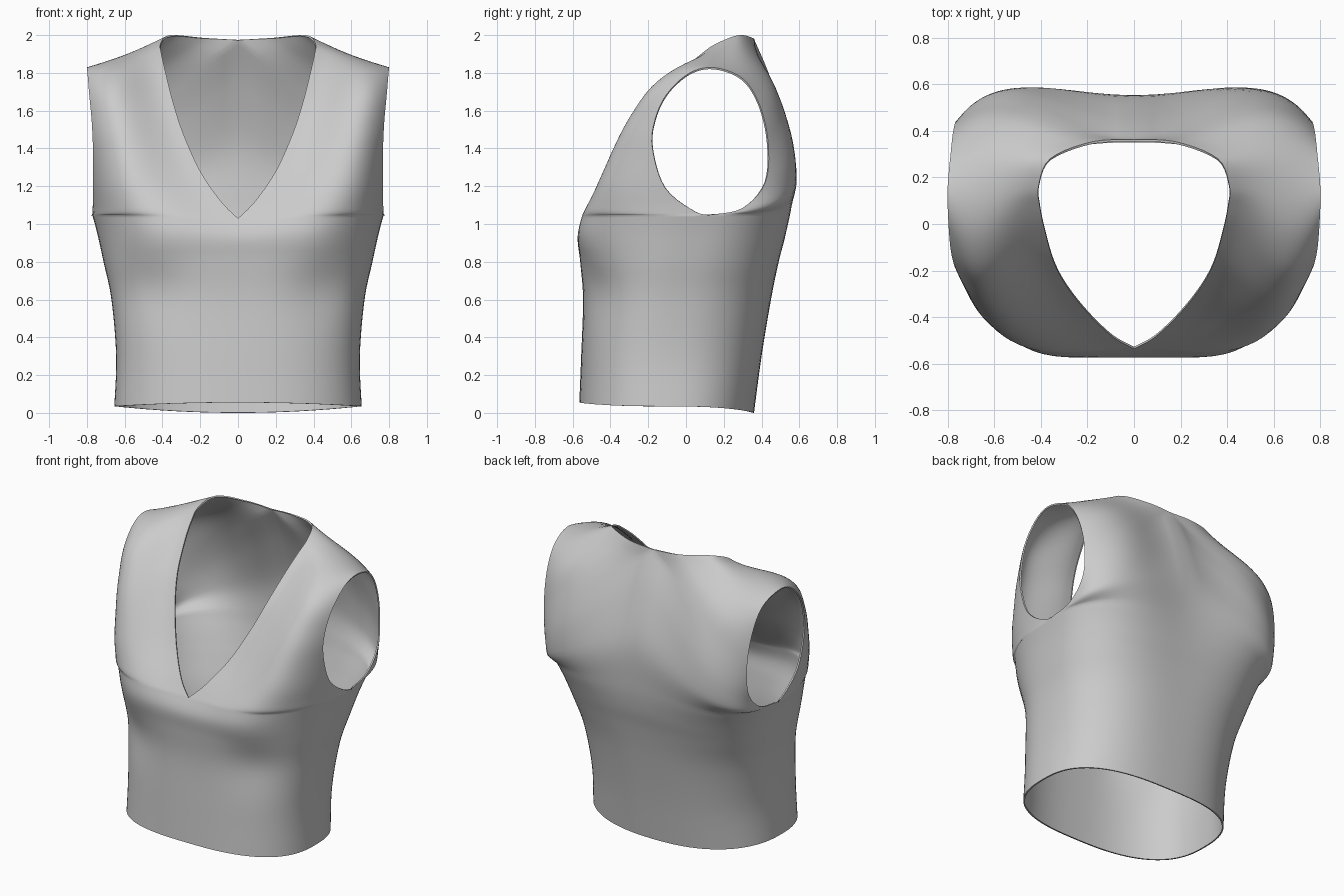
import bpy, bmesh
from math import sin, cos, acos, pi, exp
from mathutils import Vector

if "Cube" in bpy.data.objects:
    bpy.data.objects.remove(bpy.data.objects["Cube"])

STEPS, COLS, ROUNDNESS = 5, 24, 2.5

# Centre line: up the front, along the neckline, down the back
front_centre = [(0, -.565, .055), (0, -.555, .3), (0, -.545, .6), (0, -.56, .8), (0, -.572, .93)]
neckline = [(0, -.535, 1.03), (.09, -.485, 1.12), (.2, -.38, 1.28), (.29, -.265, 1.48),
            (.345, -.16, 1.65), (.385, -.02, 1.81), (.405, .08, 1.9), (.41, .16, 1.955),
            (.36, .28, 2), (.18, .353, 1.985), (0, .362, 1.975)]
back_centre = [(0, .455, 1.75), (0, .545, 1.42), (0, .545, 1.13), (0, .525, .95),
               (0, .49, .8), (0, .45, .6), (0, .4, .3), (0, .36, 0)]

# Outer line: up the side seam, around the armhole, down the same seam
seam = [(.655, -.1, .035), (.645, -.1, .3), (.67, -.05, .6), (.712, .02, .8), (.745, .09, .95)]
armhole = [(.772, .14, 1.05), (.77, .05, 1.065), (.767, -.11, 1.19), (.768, -.178, 1.4),
           (.775, -.165, 1.55), (.788, -.1, 1.69), (.797, .02, 1.8), (.8, .15, 1.828),
           (.787, .3, 1.77), (.777, .39, 1.63), (.767, .435, 1.43), (.765, .42, 1.22),
           (.767, .3, 1.085), (.772, .14, 1.05)]

# Fullest depth of each row, and how early the armhole cuts its curve
depth = [-.565, -.555, -.55, -.58, -.615, -.635, -.64, -.6, -.49, -.39, -.27, -.09, .12,
         .31, .5, .6, .66, .66, .63, .58, .53, .47, .41, .36]
cut = [0] * 6 + [.12, .34, .5] + [.6] * 6 + [.54, .31] + [0] * 7


def smooth_path(*sections):
    """Sample smooth curves through the points, with a corner between sections."""
    path = []
    for section in sections:
        pts = [Vector(p) for p in section]
        pts = [pts[0]] + pts + [pts[-1]]
        for a, b, c, d in zip(pts, pts[1:], pts[2:], pts[3:]):
            for k in range(STEPS):
                t = k / STEPS
                path.append(b + (c - a) * t / 2 + (2 * a - 5 * b + 4 * c - d) * t**2 / 2
                            + (3 * b - a - 3 * c + d) * t**3 / 2)
    return path + [pts[-1]]


def bump(p, x, z, radius):
    return exp(-((p.x - x)**2 + (p.z - z)**2) / radius**2)


def cloth_row(inner, edge, shape):
    """Rounded row of points running from the centre line to the outer line."""
    full, stop = shape.x, max(shape.y, 0)
    power = 2 / ROUNDNESS
    last = acos(stop**(1 / power))
    drop = 2 if edge.z < .9 else 1
    row = []
    for j in range(COLS + 1):
        angle = last * j / COLS
        s = (sin(angle) / sin(last))**power
        c = (max(cos(angle), 0)**power - stop) / (1 - stop)
        p = Vector((inner.x + (edge.x - inner.x) * s,
                    edge.y + (full - edge.y) * c + (inner.y - full) * (1 - s * s)**3,
                    inner.z + (edge.z - inner.z) * s**drop))
        # Bust fullness and the tuck under it
        if p.y < 0:
            fade = min(1, -p.y / .3) * c
            p.y += fade * (.03 * bump(p, .48, .66, .17) - .025 * bump(p, .45, .92, .18))
        row.append(p)
    return row


centre_path = smooth_path(front_centre + neckline[:1], neckline, neckline[-1:] + back_centre)
outer_path = smooth_path(seam + armhole[:1], armhole, armhole[-1:] + seam[::-1])
shape_path = smooth_path([(d, k, 0) for d, k in zip(depth, cut)])
rows = [cloth_row(*r) for r in zip(centre_path, outer_path, shape_path)]

# Left and right halves, joined along the centre and side seams
bm = bmesh.new()
for side in (1, -1):
    grid = [[bm.verts.new((p.x * side, p.y, p.z)) for p in row] for row in rows]
    for low, high in zip(grid, grid[1:]):
        for j in range(COLS):
            bm.faces.new([low[j], low[j + 1], high[j + 1], high[j]][::side])
bmesh.ops.remove_doubles(bm, verts=bm.verts, dist=.0008)
bm.normal_update()

# Narrow folded lip around the hem, neckline and armholes
border = [e for e in bm.edges if e.is_boundary]
lip_shift = {v.co.copy().freeze(): v.normal * -.01 for e in border for v in e.verts}
lip = bmesh.ops.extrude_edge_only(bm, edges=border)["geom"]
for v in lip:
    if isinstance(v, bmesh.types.BMVert):
        v.co += lip_shift[v.co.copy().freeze()]

mesh = bpy.data.meshes.new("sleeveless_top")
bm.to_mesh(mesh)
bm.free()
top = bpy.data.objects.new("sleeveless_top", mesh)
bpy.context.collection.objects.link(top)

# Plain grey cloth
cloth = bpy.data.materials.new("grey_cloth")
cloth.use_nodes = True
colour = (.6, .6, .6, 1)
cloth.diffuse_color = colour
cloth.node_tree.nodes["Principled BSDF"].inputs["Base Color"].default_value = colour
mesh.materials.append(cloth)

bpy.context.view_layer.objects.active = top
top.select_set(True)
bpy.ops.object.shade_smooth_by_angle(angle=pi / 4)
